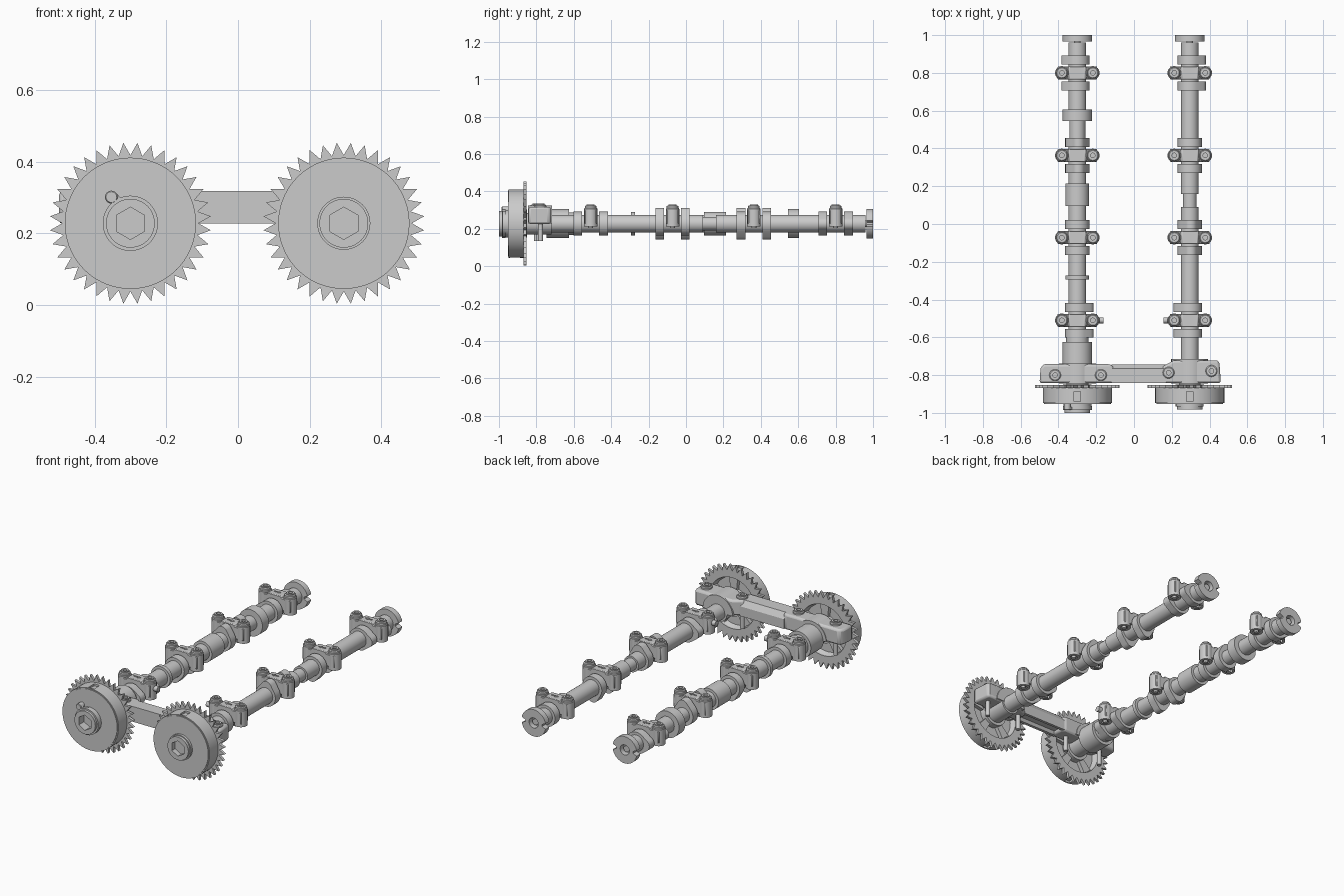
import bpy, bmesh, math
from math import sin, cos, pi, radians
from mathutils import Vector

if "Cube" in bpy.data.objects:
    bpy.data.objects.remove(bpy.data.objects["Cube"])

Z0 = 0.228                      # shaft axis height
XL, XR = -0.30, 0.295           # shaft positions
CAPS = (-0.51, -0.072, 0.363, 0.80)


def finish(name, bm):
    bmesh.ops.remove_doubles(bm, verts=bm.verts, dist=1e-5)
    bmesh.ops.recalc_face_normals(bm, faces=bm.faces)
    me = bpy.data.meshes.new(name)
    bm.to_mesh(me)
    bm.free()
    ob = bpy.data.objects.new(name, me)
    bpy.context.collection.objects.link(ob)
    return ob


def place(axis, a, b, c):
    """(a, b) in the section plane, c along the axis."""
    return Vector({'x': (c, a, b), 'y': (a, c, b), 'z': (a, b, c)}[axis])


def revolve(name, prof, axis, ca, cb, n=48):
    """Spin (radius, position) profile about an axis through (ca, cb)."""
    bm = bmesh.new()
    rows = [[bm.verts.new(place(axis, ca + r * cos(2 * pi * i / n), cb + r * sin(2 * pi * i / n), h))
             for i in range(n)] for r, h in prof]
    for p, q in zip(rows, rows[1:]):
        for i in range(n):
            j = (i + 1) % n
            bm.faces.new((p[i], p[j], q[j], q[i]))
    return finish(name, bm)


def prism(name, pts, axis, c0, c1):
    bm = bmesh.new()
    lo = [bm.verts.new(place(axis, a, b, c0)) for a, b in pts]
    hi = [bm.verts.new(place(axis, a, b, c1)) for a, b in pts]
    bm.faces.new(lo)
    bm.faces.new(hi)
    for i in range(len(pts)):
        j = (i + 1) % len(pts)
        bm.faces.new((lo[i], lo[j], hi[j], hi[i]))
    return finish(name, bm)


def ring(name, cx, y0, y1, outer, inner, n):
    """Ring along y; outer and inner radius are functions of the angle."""
    bm = bmesh.new()
    rows = [[bm.verts.new((cx + f(t) * sin(t), y, Z0 + f(t) * cos(t)))
             for t in (2 * pi * i / n for i in range(n))]
            for f, y in ((outer, y0), (outer, y1), (inner, y1), (inner, y0))]
    for k in range(4):
        p, q = rows[k], rows[(k + 1) % 4]
        for i in range(n):
            j = (i + 1) % n
            bm.faces.new((p[i], p[j], q[j], q[i]))
    return finish(name, bm)


def box(name, x0, x1, y0, y1, z0, z1):
    return prism(name, [(x0, y0), (x1, y0), (x1, y1), (x0, y1)], 'z', z0, z1)


def bevel(ob, w, seg=2):
    m = ob.modifiers.new("bevel", 'BEVEL')
    m.width, m.segments, m.limit_method, m.angle_limit = w, seg, 'ANGLE', radians(40)


def hexr(r):
    return lambda t: r * cos(pi / 6) / cos((t % (pi / 3)) - pi / 6)


def bolt(name, x, y, z, shank_r, bottom):
    revolve(name + "_flange", [(0, z), (0.031, z), (0.031, z + 0.010), (0.026, z + 0.014), (0.022, z + 0.014),
            (0.022, z + 0.02), (0.012, z + 0.02), (0.012, z + 0.008), (0, z + 0.008)], 'z', x, y, 24)
    revolve(name + "_shank", [(0, z), (shank_r, z), (shank_r, bottom), (0, bottom)], 'z', x, y, 16)


def lobe(name, cx, y0, y1, ang, R=0.064, r=0.034, tip=0.085):
    d = tip - r
    a = math.acos((R - r) / d)
    ph = radians(ang)
    pts = []
    for k in range(9):                       # nose arc
        t = -a + 2 * a * k / 8
        pts.append((d + r * cos(t), r * sin(t)))
    for k in range(25):                      # base circle
        t = a + (2 * pi - 2 * a) * k / 24
        pts.append((R * cos(t), R * sin(t)))
    pts = [(cx + u * cos(ph) - v * sin(ph), Z0 + u * sin(ph) + v * cos(ph)) for u, v in pts]
    prism(name, pts, 'y', y0, y1)


def shaft(name, cx, steps):
    prof = [(0, steps[0][0])]
    for y0, y1, r in steps:
        prof += [(r, y0), (r, y1)]
    revolve(name, prof + [(0, steps[-1][1])], 'y', cx, Z0)


def sprocket(side, cx, hub_y):
    # toothed ring with 36 teeth
    n = 72
    ring(side + "_sprocket_teeth", cx, -0.868, -0.852,
         lambda t: 0.225 if round(t / (2 * pi) * n) % 2 else 0.190, lambda t: 0.15, n)
    # drum, hollow at the back
    drum = revolve(side + "_sprocket_drum", [(0, -0.952), (0.177, -0.952), (0.177, -0.948), (0.183, -0.948),
                   (0.183, -0.862), (0.150, -0.862), (0.140, -0.888), (0.075, -0.888), (0.075, -0.85),
                   (0, -0.85)], 'y', cx, Z0, 72)
    for k, z in enumerate((Z0 + 0.183, Z0 - 0.183)):
        cut = box(f"{side}_slot_cutter_{k}", cx - 0.018, cx + 0.018, -0.940, -0.888, z - 0.012, z + 0.012)
        cut.hide_render = True
        cut.hide_set(True)
        m = drum.modifiers.new("slot", 'BOOLEAN')
        m.operation, m.object = 'DIFFERENCE', cut
    # ribs inside the recess
    for k in range(5):
        t = 2 * pi * k / 5 + 0.3
        pts = [(cx + u * cos(t) - v * sin(t), Z0 + u * sin(t) + v * cos(t))
               for u, v in ((0.06, -0.018), (0.145, -0.028), (0.145, 0.028), (0.06, 0.018))]
        prism(f"{side}_sprocket_rib_{k}", pts, 'y', -0.889, -0.866)
    # front hub with hex socket
    ring(side + "_hub_collar", cx, -0.966, -0.95, lambda t: 0.074, lambda t: 0.05, 48)
    ring(side + "_hub_bolt", cx, hub_y, -0.95, lambda t: 0.068, hexr(0.045), 48)


# ---------- camshafts ----------
B = 0.047
shaft("left_camshaft", XL, [(-0.87, -0.745, 0.058), (-0.745, -0.625, 0.078), (-0.625, -0.60, 0.060),
      (-0.60, -0.295, B), (-0.295, -0.272, 0.063), (-0.272, 0.095, B), (0.095, 0.215, 0.063),
      (0.215, 0.45, B), (0.45, 0.545, 0.042), (0.545, 0.605, 0.078), (0.605, 0.96, B)])
shaft("right_camshaft", XR, [(-0.87, -0.72, 0.058), (-0.72, 0.09, B), (0.09, 0.16, 0.036), (0.16, 0.96, B)])

phases = {"left": (0, 265, 85, 180), "right": (180, 85, 265, 0)}
for side, cx in (("left", XL), ("right", XR)):
    s = 1 if side == "left" else -1          # direction towards the middle
    # drive disc at the rear end with two notches
    ring(side + "_drive_disc", cx, 0.965, 1.0,
         lambda t: 0.055 if abs(cos(t)) < 0.2 else 0.079, lambda t: 0.03, 60)
    revolve(side + "_rear_plug", [(0, 0.985), (0.018, 0.985), (0.018, 0.95), (0.032, 0.95)], 'y', cx, Z0, 24)
    for k, y in enumerate(CAPS):
        ph = phases[side][k]
        lobe(f"{side}_lobe_{k}a", cx, y - 0.092, y - 0.045, ph)
        lobe(f"{side}_lobe_{k}b", cx, y + 0.045, y + 0.092, ph)
        # bearing cap: arched body, bolt bosses, bolts, arrow
        n = f"{side}_cap_{k}"
        arch = [(B * cos(pi * i / 12), Z0 + B * sin(pi * i / 12)) for i in range(12, -1, -1)]
        outline = arch + [(0.105, Z0), (0.105, 0.300), (0.05, 0.300), (0.042, 0.311),
                          (-0.042, 0.311), (-0.05, 0.300), (-0.105, 0.300), (-0.105, Z0)]
        body = prism(n + "_body", [(cx + a, b) for a, b in outline], 'y', y - 0.034, y + 0.034)
        bevel(body, 0.003, 1)
        for e in (-1, 1):
            bx = cx + e * 0.082
            revolve(f"{n}_boss_{e}", [(0.02, 0.212), (0.036, 0.212), (0.036, 0.307), (0.033, 0.311), (0, 0.311)],
                    'z', bx, y, 24)
            bolt(f"{n}_bolt_{e}", bx, y, 0.311, 0.013, 0.205)
        arrow = [(-0.022, -0.003), (0.004, -0.003), (0.004, -0.011), (0.022, 0),
                 (0.004, 0.011), (0.004, 0.003), (-0.022, 0.003)]
        prism(n + "_arrow", [(cx + s * a, y + b) for a, b in arrow], 'z', 0.309, 0.315)
    # oil nozzle on the first cap
    revolve(side + "_oil_nozzle", [(0, cx + s * 0.10), (0.016, cx + s * 0.10), (0.016, cx + s * 0.138),
            (0, cx + s * 0.138)], 'x', CAPS[0], 0.275, 16)

# ---------- sprockets ----------
sprocket("left", XL, -1.0)
sprocket("right", XR, -0.982)
# spring coil and its end pin on the left hub
ring("left_spring_coil", XL, -0.985, -0.964, lambda t: 0.077, lambda t: 0.06, 48)
revolve("left_spring_pin", [(0, -0.95), (0.018, -0.95), (0.018, -0.982), (0.015, -0.986), (0, -0.986)],
        'y', XL - 0.053, Z0 + 0.073, 20)
prism("left_spring_tail", [(XL - 0.038, 0.311), (XL - 0.022, 0.293), (XL - 0.032, 0.285), (XL - 0.058, 0.289)],
      'y', -0.982, -0.968)

# ---------- front bearing bridge ----------
lb = prism("bridge_left_block", [(-0.50, -0.842), (-0.105, -0.842), (-0.105, -0.762), (-0.125, -0.742),
           (-0.48, -0.742), (-0.495, -0.765)], 'z', Z0 - 0.002, 0.318)
rb = prism("bridge_right_block", [(0.15, -0.842), (0.46, -0.842), (0.452, -0.73), (0.44, -0.722),
           (0.21, -0.722), (0.15, -0.755)], 'z', Z0 - 0.002, 0.318)
bar = prism("bridge_bar", [(-0.842, 0.318), (-0.842, Z0), (-0.825, Z0), (-0.815, 0.245), (-0.77, 0.245),
            (-0.76, Z0), (-0.744, Z0), (-0.744, 0.285), (-0.765, 0.318)], 'x', -0.12, 0.17)
for ob in (lb, rb):
    bevel(ob, 0.012)
for side, cx, y1 in (("left", XL, -0.738), ("right", XR, -0.716)):
    dome = [(cx + 0.098 * cos(pi * i / 16), Z0 + 0.098 * sin(pi * i / 16)) for i in range(17)]
    prism(side + "_bridge_arch", dome, 'y', -0.845, y1)
for k, (x, y) in enumerate(((-0.418, -0.80), (-0.175, -0.80), (0.183, -0.787), (0.41, -0.778))):
    bolt(f"bridge_bolt_{k}", x, y, 0.316, 0.013, 0.135)

# smooth round surfaces, keep edges sharp
bpy.ops.object.select_all(action='DESELECT')
for ob in bpy.context.collection.objects:
    if not ob.hide_render:
        ob.select_set(True)
        bpy.context.view_layer.objects.active = ob
bpy.ops.object.shade_smooth_by_angle(angle=radians(30))
